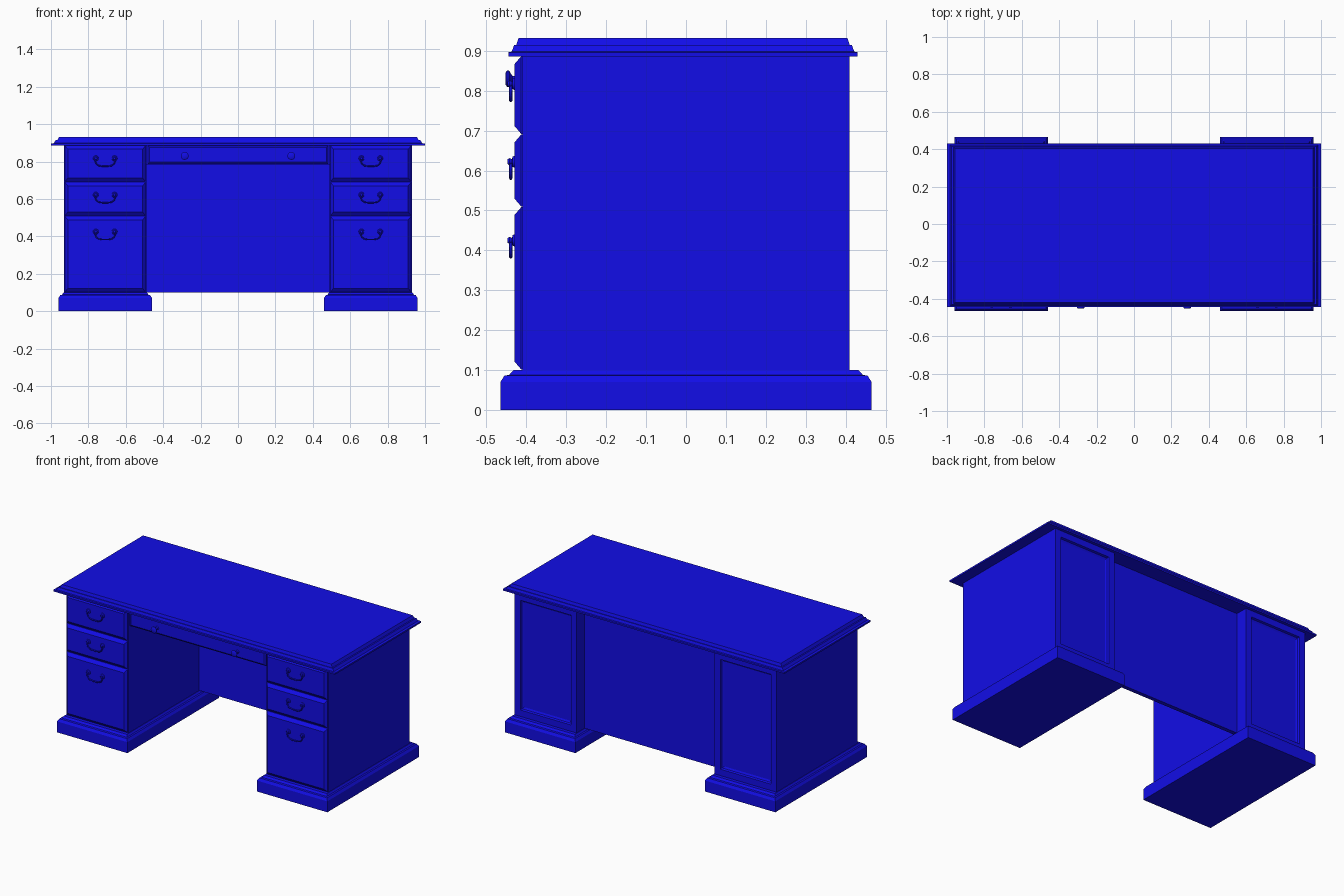
import bpy, bmesh, math

if "Cube" in bpy.data.objects:
    bpy.data.objects.remove(bpy.data.objects["Cube"])

blue = bpy.data.materials.new("blue_finish")
blue.diffuse_color = (0.006, 0.004, 0.8, 1)
blue.use_nodes = True
blue.node_tree.nodes["Principled BSDF"].inputs["Base Color"].default_value = blue.diffuse_color

SQUARE = [(-1, -1), (1, -1), (1, 1), (-1, 1)]
ROUND = [(math.cos(i * math.tau / 16), math.sin(i * math.tau / 16)) for i in range(16)]


def loft(name, rings, loc, shape=SQUARE, front=False):
    """Stack outlines (half x, half y, height); front=True grows towards -y."""
    bm = bmesh.new()
    loops = []
    for hx, hy, h in rings:
        pts = [(px * hx, py * hy, h) for px, py in shape]
        if front:
            pts = [(x, -h, y) for x, y, h in pts]
        loops.append([bm.verts.new(p) for p in pts])
    n = len(shape)
    for a, b in zip(loops, loops[1:]):
        for i in range(n):
            bm.faces.new((a[i], a[(i + 1) % n], b[(i + 1) % n], b[i]))
    bm.faces.new(loops[0][::-1])
    bm.faces.new(loops[-1])
    bmesh.ops.recalc_face_normals(bm, faces=bm.faces)
    me = bpy.data.meshes.new(name)
    bm.to_mesh(me)
    bm.free()
    me.materials.append(blue)
    ob = bpy.data.objects.new(name, me)
    ob.location = loc
    bpy.context.collection.objects.link(ob)
    if shape is ROUND:
        me.shade_smooth()
        me.set_sharp_from_angle(angle=math.radians(35))
    return ob


def box(name, x0, x1, y0, y1, z0, z1):
    hx, hy = (x1 - x0) / 2, (y1 - y0) / 2
    return loft(name, [(hx, hy, z0), (hx, hy, z1)], ((x0 + x1) / 2, (y0 + y1) / 2, 0))


def back_panel(ob):
    """Recess a bevelled panel into the rear face of a pedestal."""
    bm = bmesh.new()
    bm.from_mesh(ob.data)
    face = max(bm.faces, key=lambda f: f.normal.y)
    bmesh.ops.inset_region(bm, faces=[face], thickness=0.058)
    bmesh.ops.inset_region(bm, faces=[face], thickness=0.006, depth=-0.012)
    bmesh.ops.inset_region(bm, faces=[face], thickness=0.016, depth=-0.006)
    bm.to_mesh(ob.data)
    bm.free()


def bail_handle(side, row, x, z):
    """Two round posts with a hanging bail."""
    for s in (-1, 1):
        loft(f"{side}_handle_post_{row}",
             [(0.015, 0.015, 0), (0.013, 0.013, 0.004), (0.006, 0.006, 0.006),
              (0.009, 0.009, 0.012), (0.006, 0.006, 0.017)],
             (x + s * 0.05, -0.43, z), ROUND, True)
    cu = bpy.data.curves.new(f"{side}_handle_bail_{row}", 'CURVE')
    cu.dimensions = '3D'
    cu.bevel_depth = 0.004
    cu.bevel_resolution = 1
    cu.use_fill_caps = True
    half = [(0.05, 0), (0.054, -0.014), (0.047, -0.03), (0.034, -0.039), (0.015, -0.042)]
    path = [(-a, b) for a, b in half] + half[::-1]
    sp = cu.splines.new('POLY')
    sp.points.add(len(path) - 1)
    for p, (a, b) in zip(sp.points, path):
        p.co = (a, 0, b, 1)
    cu.materials.append(blue)
    ob = bpy.data.objects.new(cu.name, cu)
    ob.location = (x, -0.439, z)
    bpy.context.collection.objects.link(ob)


# Moulded tabletop
loft("tabletop",
     [(1.0, 0.4375, 0.886), (1.0, 0.4375, 0.896), (0.985, 0.429, 0.898),
      (0.975, 0.423, 0.914), (0.966, 0.418, 0.914), (0.957, 0.412, 0.932)],
     (0, -0.0075, 0))

# Pedestals with plinths, drawers and handles
for side, s in (("left", -1), ("right", 1)):
    cx = 0.71 * s
    loft(f"{side}_plinth",
         [(0.25, 0.465, 0), (0.25, 0.465, 0.07), (0.24, 0.455, 0.086),
          (0.231, 0.443, 0.088), (0.223, 0.432, 0.1)], (cx, 0, 0))
    back_panel(box(f"{side}_pedestal", cx - 0.22, cx + 0.22, -0.41, 0.41, 0.1, 0.886))
    for row, (z0, z1, hz) in enumerate([(0.692, 0.886, 0.817), (0.51, 0.69, 0.622),
                                        (0.102, 0.508, 0.425)]):
        h = (z1 - z0) / 2
        loft(f"{side}_drawer_{row}",
             [(0.216, h, 0), (0.216, h, 0.003), (0.2, h - 0.02, 0.02)],
             (cx, -0.41, (z0 + z1) / 2), front=True)
        bail_handle(side, row, cx, hz)

# Kneehole: rear panel, centre drawer and knobs
box("modesty_panel", -0.49, 0.49, 0.305, 0.33, 0.1, 0.886)
box("centre_drawer_box", -0.49, 0.49, -0.4, 0.305, 0.785, 0.886)
loft("centre_drawer_front", [(0.482, 0.048, 0), (0.482, 0.048, 0.003), (0.472, 0.038, 0.012)],
     (0, -0.4, 0.836), front=True)
for side, s in (("left", -1), ("right", 1)):
    loft(f"{side}_knob",
         [(0.012, 0.012, 0), (0.007, 0.007, 0.006), (0.007, 0.007, 0.024),
          (0.02, 0.02, 0.032), (0.021, 0.021, 0.037), (0.015, 0.015, 0.041)],
         (0.285 * s, -0.411, 0.83), ROUND, True)
